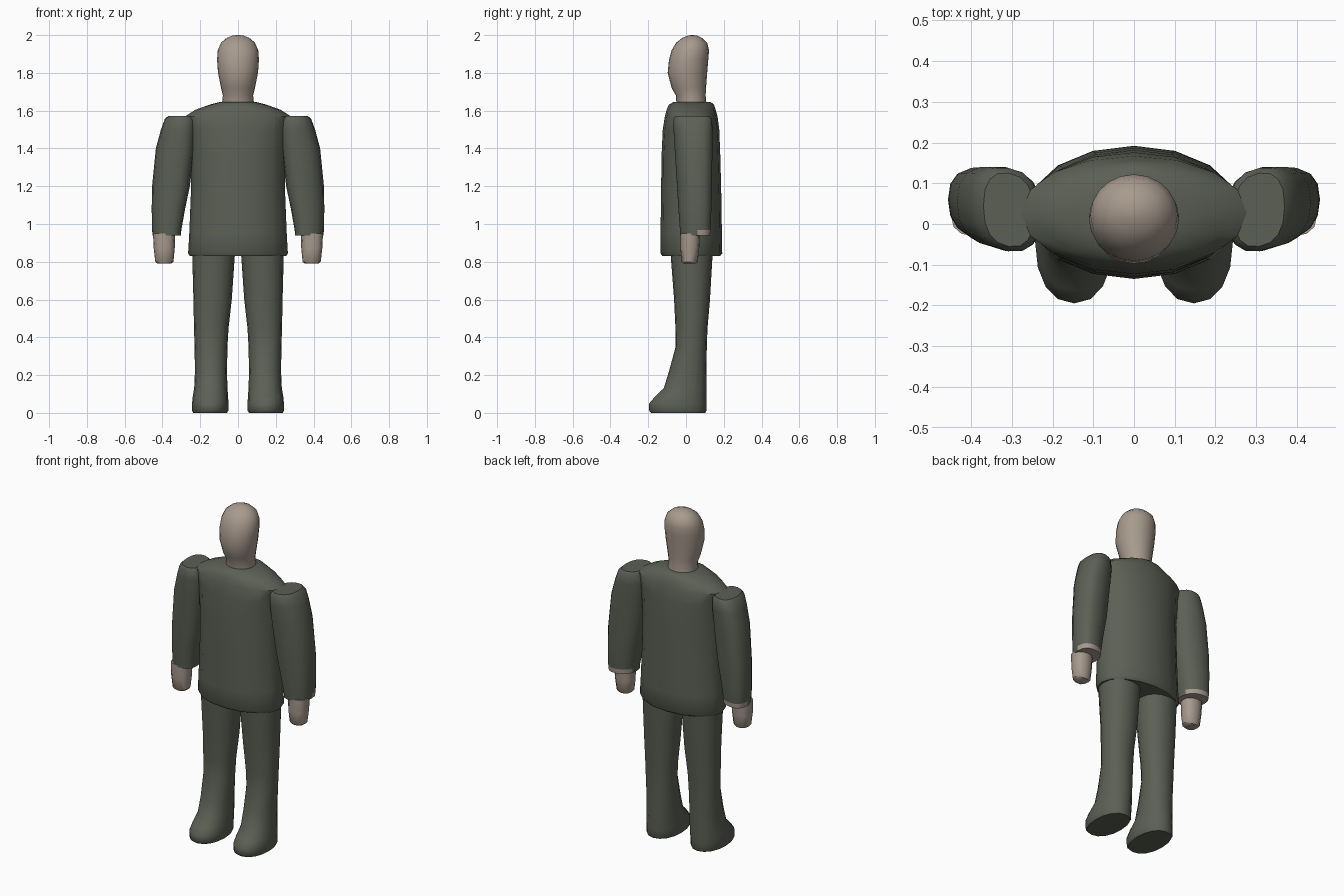
import bpy, bmesh, math


def material(name, rgb):
    m = bpy.data.materials.new(name)
    m.diffuse_color = (*rgb, 1)
    return m


CLOTH = material("dark grey green cloth", (0.105, 0.116, 0.09))
SKIN = material("pale skin", (0.39, 0.325, 0.27))


def loft(name, mats, rings, sides=16, power=2.0, skew=0.0, mirror=False, rule=None):
    """Skin superellipse rings given as (z, x min, x max, y min, y max)."""
    bm = bmesh.new()
    loops = []
    for z, x0, x1, y0, y1 in rings:
        loop = []
        for i in range(sides):
            a = 2 * math.pi * i / sides
            c, s = math.cos(a), math.sin(a)
            dx = math.copysign(abs(c) ** (2 / power), c) * (x1 - x0) / 2
            dy = math.copysign(abs(s) ** (2 / power), s) * (y1 - y0) / 2
            loop.append(bm.verts.new(((x0 + x1) / 2 + dx, (y0 + y1) / 2 + dy + skew * dx, z)))
        loops.append(loop)
    for a, b in zip(loops, loops[1:]):
        for i in range(sides):
            j = (i + 1) % sides
            bm.faces.new((a[i], a[j], b[j], b[i]))
    bm.faces.new(loops[0])
    bm.faces.new(loops[-1])
    bmesh.ops.recalc_face_normals(bm, faces=bm.faces)
    if rule:
        for f in bm.faces:
            f.material_index = 1 if rule(f.calc_center_median(), f.normal) else 0
    mesh = bpy.data.meshes.new(name)
    bm.to_mesh(mesh)
    bm.free()
    for m in mats:
        mesh.materials.append(m)
    ob = bpy.data.objects.new(name, mesh)
    bpy.context.collection.objects.link(ob)
    if mirror:
        ob.modifiers.new("mirror", 'MIRROR').use_mirror_merge = False
    bpy.ops.object.select_all(action='DESELECT')
    ob.select_set(True)
    bpy.context.view_layer.objects.active = ob
    bpy.ops.object.shade_smooth_by_angle(angle=math.radians(40))
    return ob


def centred(rows):
    return [(z, -r, r, y0, y1) for z, r, y0, y1 in rows]


# Jacket with sloping shoulders
loft("jacket", [CLOTH], centred([
    (0.83, 0.255, -0.125, 0.18), (0.845, 0.264, -0.135, 0.192), (0.95, 0.258, -0.135, 0.19),
    (1.15, 0.25, -0.132, 0.187), (1.35, 0.25, -0.13, 0.182), (1.50, 0.262, -0.123, 0.176),
    (1.57, 0.28, -0.112, 0.167), (1.605, 0.225, -0.103, 0.157), (1.632, 0.15, -0.09, 0.148),
    (1.647, 0.09, -0.065, 0.13)]))

# Head and neck
loft("head", [SKIN], centred([
    (1.62, 0.087, -0.05, 0.11), (1.68, 0.08, -0.053, 0.104), (1.72, 0.09, -0.076, 0.106),
    (1.80, 0.106, -0.097, 0.112), (1.87, 0.111, -0.09, 0.118), (1.92, 0.107, -0.076, 0.122),
    (1.96, 0.09, -0.052, 0.112), (1.985, 0.06, -0.02, 0.085), (1.997, 0.03, 0.01, 0.06),
    (2.0, 0.008, 0.025, 0.041)]), sides=20)

# Sleeves, with bare skin at the cuff opening and the back of the wrist
loft("sleeve", [CLOTH, SKIN], [
    (0.94, 0.302, 0.452, -0.03, 0.127), (0.968, 0.3, 0.455, -0.032, 0.13),
    (1.08, 0.28, 0.457, -0.04, 0.134), (1.2, 0.255, 0.455, -0.047, 0.137),
    (1.4, 0.232, 0.435, -0.06, 0.139), (1.5, 0.225, 0.408, -0.066, 0.14),
    (1.555, 0.23, 0.388, -0.067, 0.138), (1.572, 0.245, 0.37, -0.055, 0.125)],
    power=2.4, skew=0.15, mirror=True,
    rule=lambda c, n: n.z < -0.8 or (c.z < 0.96 and c.y > 0.07))

# Hands
loft("hand", [SKIN], [
    (0.79, 0.355, 0.425, -0.015, 0.055), (0.80, 0.342, 0.438, -0.023, 0.062),
    (0.87, 0.335, 0.446, -0.03, 0.07), (0.95, 0.332, 0.45, -0.03, 0.075)],
    sides=12, power=2.4, mirror=True)

# Trouser legs flowing into the shoes
loft("leg", [CLOTH], [
    (0.0, 0.058, 0.237, -0.185, 0.102), (0.012, 0.051, 0.243, -0.195, 0.108),
    (0.05, 0.051, 0.243, -0.195, 0.109), (0.085, 0.052, 0.24, -0.165, 0.109),
    (0.13, 0.056, 0.232, -0.118, 0.109), (0.22, 0.058, 0.228, -0.09, 0.109),
    (0.35, 0.056, 0.23, -0.055, 0.11), (0.45, 0.05, 0.233, -0.056, 0.114),
    (0.6, 0.033, 0.236, -0.063, 0.127), (0.86, 0.015, 0.243, -0.083, 0.142)],
    power=2.2, mirror=True)
